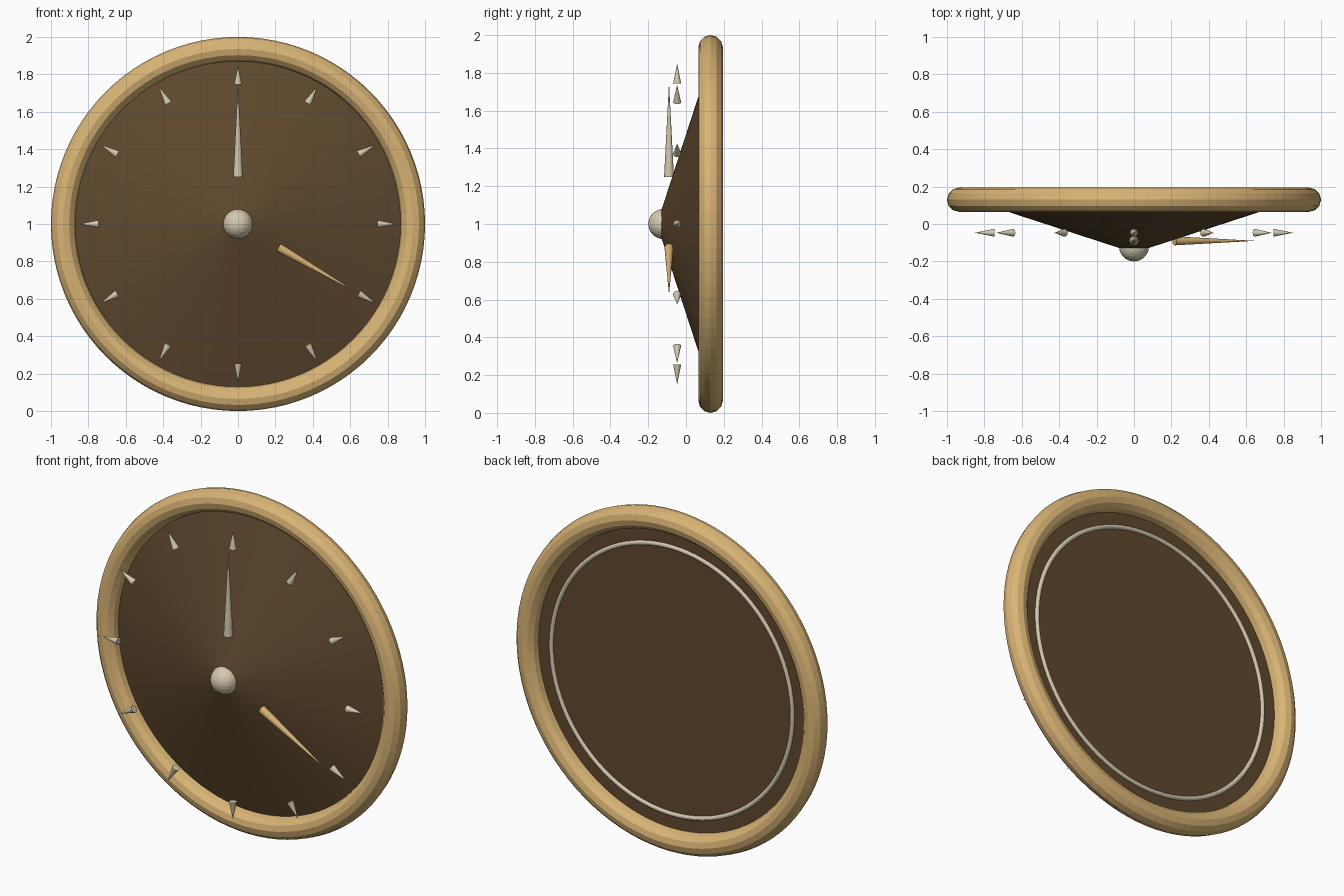
import bpy
from math import pi, sin, cos

cube = bpy.data.objects.get("Cube")
if cube:
    bpy.data.objects.remove(cube, do_unlink=True)

CENTRE_Z = 1.0
FACE_Y = 0.13          # plane shared by rim, face back and rear ring
FACING = (pi / 2, 0, 0)  # turns local +z towards the front


def material(name, colour):
    mat = bpy.data.materials.new(name)
    mat.use_nodes = True
    mat.diffuse_color = (*colour, 1)
    mat.node_tree.nodes["Principled BSDF"].inputs["Base Color"].default_value = (*colour, 1)
    return mat


tan = material("tan wood", (0.70, 0.46, 0.18))
brown = material("dark brown", (0.115, 0.066, 0.027))
cream = material("cream", (0.66, 0.59, 0.43))


def finish(name, mat):
    obj = bpy.context.object
    obj.name = name
    obj.data.materials.append(mat)
    return obj


def ring(name, mat, major, minor):
    bpy.ops.mesh.primitive_torus_add(
        major_radius=major, minor_radius=minor, major_segments=96,
        minor_segments=12, location=(0, FACE_Y, CENTRE_Z), rotation=FACING)
    return finish(name, mat)


def pointer(name, mat, hour, y, start, tip, radius):
    """Thin cone pointing outward along an hour direction."""
    angle = hour * pi / 6
    mid = (start + tip) / 2
    bpy.ops.mesh.primitive_cone_add(
        vertices=24, radius1=radius, radius2=0, depth=tip - start,
        location=(mid * sin(angle), y, CENTRE_Z + mid * cos(angle)),
        rotation=(0, angle, 0))
    return finish(name, mat)


# Rim and thin rear ring
ring("rim", tan, 0.935, 0.065)
ring("rear_ring", cream, 0.786, 0.013)

# Conical face with a flat back
apex_y = -0.154
bpy.ops.mesh.primitive_cone_add(
    vertices=96, radius1=0.873, radius2=0, depth=FACE_Y - apex_y,
    location=(0, (FACE_Y + apex_y) / 2, CENTRE_Z), rotation=FACING)
finish("face", brown)

# Centre knob
bpy.ops.mesh.primitive_ico_sphere_add(
    subdivisions=3, radius=0.08, location=(0, -0.12, CENTRE_Z))
finish("centre_knob", cream)

# Hour markers
for hour in range(1, 13):
    pointer(f"hour_marker_{hour}", cream, hour, -0.047, 0.745, 0.85, 0.021)

# Hands
pointer("minute_hand", cream, 12, -0.09, 0.25, 0.75, 0.026)
pointer("hour_hand", tan, 4, -0.09, 0.25, 0.75, 0.024)
